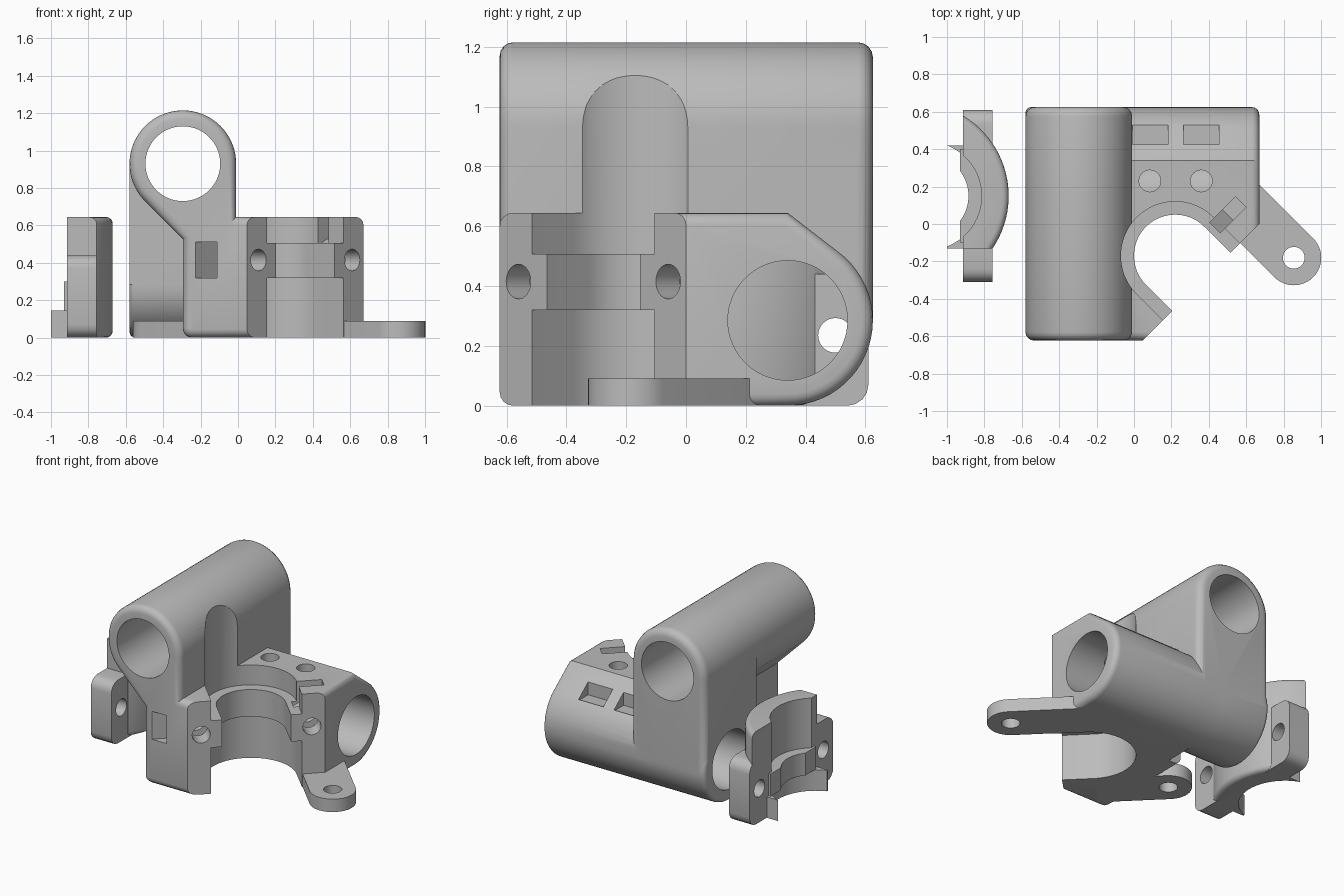
import bpy, bmesh, math
from mathutils import Matrix, Vector

if "Cube" in bpy.data.objects:
    bpy.data.objects.remove(bpy.data.objects["Cube"])

grey = bpy.data.materials.new("plain grey plastic")
grey.use_nodes = True
grey.diffuse_color = (0.5, 0.5, 0.5, 1)
grey.node_tree.nodes["Principled BSDF"].inputs["Base Color"].default_value = (0.5, 0.5, 0.5, 1)

# Order of (profile a, profile b, depth) for each extrusion axis
PLACE = {"X": lambda a, b, d: (d, a, b),
         "Y": lambda a, b, d: (a, d, b),
         "Z": lambda a, b, d: (a, b, d)}
# Frame of the diagonal clamp: origin on its bore, local x out of the jaw
JAW = Matrix.Translation((0.22, -0.17, 0)) @ Matrix.Rotation(-math.pi / 4, 4, "Z")


def arc(cx, cy, r, start, end, steps):
    angles = [math.radians(start + (end - start) * i / steps) for i in range(steps + 1)]
    return [(cx + r * math.cos(a), cy + r * math.sin(a)) for a in angles]


def circle(cx, cy, r, steps=60):
    return arc(cx, cy, r, -90, 270, steps)[:-1]


def rect(a0, a1, b0, b1):
    return [(a0, b0), (a1, b0), (a1, b1), (a0, b1)]


def prism(name, points, axis, lo, hi, matrix=None, round_if=None, radius=0.05):
    """Extrude a profile; round the edges whose midpoint satisfies round_if."""
    bm = bmesh.new()
    base = bm.faces.new([bm.verts.new(PLACE[axis](a, b, lo)) for a, b in points])
    top = bmesh.ops.extrude_face_region(bm, geom=[base])["geom"]
    move = Vector(PLACE[axis](0, 0, hi - lo))
    bmesh.ops.translate(bm, vec=move, verts=[v for v in top if isinstance(v, bmesh.types.BMVert)])
    bmesh.ops.recalc_face_normals(bm, faces=bm.faces)
    if round_if:
        edges = [e for e in bm.edges if round_if((e.verts[0].co + e.verts[1].co) / 2)]
        bmesh.ops.bevel(bm, geom=edges, offset=radius, segments=4, profile=0.5,
                        affect="EDGES", clamp_overlap=False)
    if matrix:
        bm.transform(matrix)
    mesh = bpy.data.meshes.new(name)
    bm.to_mesh(mesh)
    bm.free()
    mesh.materials.append(grey)
    ob = bpy.data.objects.new(name, mesh)
    bpy.context.collection.objects.link(ob)
    return ob


def combine(ob, tools, operation):
    for tool in tools:
        mod = ob.modifiers.new("combine", "BOOLEAN")
        mod.operation, mod.solver, mod.object = operation, "EXACT", tool
        bpy.context.view_layer.objects.active = ob
        bpy.ops.object.modifier_apply(modifier=mod.name)
        bpy.data.objects.remove(tool)


def finish(ob):
    bpy.ops.object.select_all(action="DESELECT")
    ob.select_set(True)
    bpy.context.view_layer.objects.active = ob
    bpy.ops.object.shade_smooth_by_angle(angle=math.radians(25))


def slot(r):
    """Round bore opening straight out through the jaw."""
    return arc(0, 0, r, 90, 270, 32) + [(0.5, -r), (0.5, r)]


TX, TZ = -0.295, 0.93      # upper bore, along y
BY, BZ = 0.34, 0.285       # lower bore, along x
OUTER, BORE = 0.285, 0.2
TOP = 0.645

# Front half: upper tube, overhang slope and jaw block in one profile
front = arc(TX + 0.05, 0.05, 0.05, 180, 270, 5) + [(0.6, 0), (0.6, TOP), (TX + OUTER, TOP)]
front += arc(TX, TZ, OUTER, 0, 225, 45) + [(TX, 0.527)]
carriage = prism("carriage_body", front, "Y", -0.623, 0.1,
                 round_if=lambda c: c.y < -0.61, radius=0.045)

# Back half of the tower, lower tube and the flat topped block around it
tower = prism("tower", [(TX - OUTER, BZ), (TX + OUTER, BZ)] + arc(TX, TZ, OUTER, 0, 180, 36),
              "Y", 0.055, 0.625, round_if=lambda c: c.y > 0.6 and c.z > BZ + 0.01)
tube = prism("tube", circle(BY, BZ, OUTER), "X", -0.58, -0.1,
             round_if=lambda c: c.x < -0.5, radius=0.03)
block = prism("block", [(-0.2, 0)] + arc(BY, BZ, OUTER, -90, 54, 24) + [(BY, TOP), (-0.2, TOP)],
              "X", -0.2, 0.67, round_if=lambda c: c.x > 0.6 and c.y > -0.1, radius=0.04)
combine(carriage, [tower, tube, block], "UNION")

# Both bores, the grooved clamp opening and the diagonal jaw face
cuts = [prism("cut", circle(TX, TZ, BORE), "Y", -1, 1),
        prism("cut", circle(BY, BZ, BORE), "X", -1, 1),
        prism("cut", rect(0.198, 1.5, -1, 1), "Z", -1, 2, JAW),
        prism("cut", slot(0.22), "Z", -0.1, 1.4, JAW),
        prism("cut", slot(0.29), "Z", -0.1, 0.32, JAW),
        prism("cut", slot(0.29), "Z", 0.507, 1.4, JAW)]

# Jaw screw holes with hexagonal nut traps
for v in (-0.354, 0.354):
    cuts.append(prism("cut", circle(v, 0.415, 0.058, 32), "X", -0.06, 0.4, JAW))
    cuts.append(prism("cut", circle(v, 0.415, 0.112, 6), "X", 0.005, 0.085, JAW))
cuts.append(prism("cut", rect(-0.9, -0.354, 0.318, 0.512), "X", 0.005, 0.085, JAW))
cuts.append(prism("cut", rect(0.257, 0.451, 0.415, 0.8), "X", 0.005, 0.085, JAW))

# Pockets on the slope and set screw holes on the flat top
for x0, x1 in ((-0.008, 0.182), (0.265, 0.455)):
    cuts.append(prism("cut", rect(x0, x1, 0.425, 0.53), "Z", 0.49, 0.8))
for x in (0.085, 0.36):
    cuts.append(prism("cut", circle(x, 0.23, 0.058, 32), "Z", 0.35, 0.8))
combine(carriage, cuts, "DIFFERENCE")

# Two mounting ears, opposite each other across the clamp bore
for s in (1, -1):
    ear = [(s * u, s * v) for u, v in
           arc(0.456, 0.441, 0.147, -90, 90, 24) + [(0, 0.588), (0, 0.294)]]
    combine(carriage, [prism("ear", ear, "Z", 0, 0.09, JAW)], "UNION")
    hole = prism("hole", circle(s * 0.456, s * 0.441, 0.058, 32), "Z", -0.1, 0.1, JAW)
    combine(carriage, [hole], "DIFFERENCE")
finish(carriage)

# Loose clamp: bowed back, screw flange, locating lug and collar
CX, CY = -1.105, 0.15
clamp = prism("loose_clamp", circle(-1.17, CY, 0.5, 90), "Z", 0, TOP,
              round_if=lambda c: abs(c.z - TOP / 2) > 0.1, radius=0.035)
combine(clamp, [prism("keep", rect(-0.915, 0, -0.13, 1), "Z", -1, 1)], "INTERSECT")
flange = prism("flange", rect(-0.31, 0.61, 0, 0.44), "X", -0.915, -0.757,
               round_if=lambda c: abs(c.x + 0.836) < 0.01, radius=0.07)
combine(clamp, [flange,
                prism("lug", rect(-1, -0.9, -0.13, 0.42), "Z", 0, 0.145),
                prism("collar", rect(-0.93, -0.9, -0.1, 0.4), "Z", 0.1, 0.3)], "UNION")
combine(clamp, [prism("cut", circle(CX, CY, 0.22), "Z", -0.1, 0.9),
                prism("cut", circle(CX, CY, 0.29), "Z", -0.1, 0.145),
                prism("cut", circle(CX, CY, 0.29), "Z", 0.3, 0.9)]
        + [prism("cut", circle(y, 0.235, 0.058, 32), "X", -1.2, -0.5) for y in (-0.2, 0.5)],
        "DIFFERENCE")
finish(clamp)
